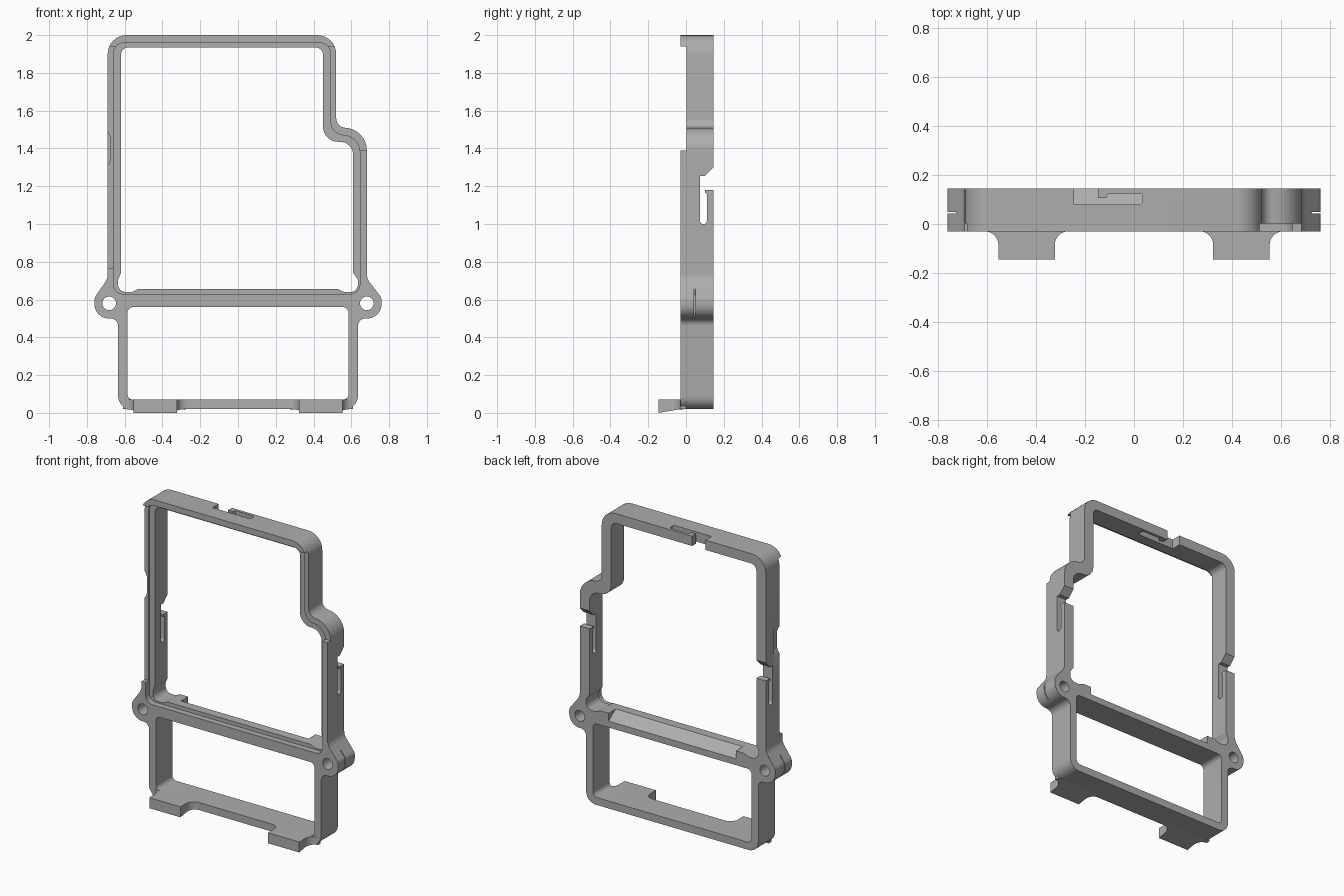
import bpy, bmesh, math
from mathutils import Vector

old = bpy.data.objects.get("Cube")
if old:
    bpy.data.objects.remove(old, do_unlink=True)

grey = bpy.data.materials.new("plain grey")
grey.use_nodes = True
grey.diffuse_color = (0.42, 0.42, 0.42, 1)
grey.node_tree.nodes["Principled BSDF"].inputs["Base Color"].default_value = (0.42, 0.42, 0.42, 1)

FRONT, BACK = -0.03, 0.145


def rounded(corners, steps=8):
    """Outline through (a, b, radius) corners, each rounded by an arc."""
    pts = []
    n = len(corners)
    for i, (a, b, r) in enumerate(corners):
        p = Vector((a, b))
        if r == 0:
            pts.append(p)
            continue
        u = (Vector(corners[i - 1][:2]) - p).normalized()
        v = (Vector(corners[(i + 1) % n][:2]) - p).normalized()
        half = u.angle(v) / 2
        centre = p + (u + v).normalized() * (r / math.sin(half))
        start = p + u * (r / math.tan(half)) - centre
        sweep = math.pi - 2 * half
        turn = 1 if u.x * v.y - u.y * v.x < 0 else -1
        for k in range(steps + 1):
            t = turn * sweep * k / steps
            c, s = math.cos(t), math.sin(t)
            pts.append(centre + Vector((start.x * c - start.y * s, start.x * s + start.y * c)))
    return pts


def prism(name, pts, lo, hi, axis="y"):
    """Extrude an outline along an axis; outline uses the other two in order."""
    place = {"x": lambda p, d: (d, p[0], p[1]),
             "y": lambda p, d: (p[0], d, p[1]),
             "z": lambda p, d: (p[0], p[1], d)}[axis]
    bm = bmesh.new()
    rings = [[bm.verts.new(place(p, d)) for p in pts] for d in (lo, hi)]
    bm.faces.new(rings[0])
    bm.faces.new(rings[1])
    for i in range(len(pts)):
        j = (i + 1) % len(pts)
        bm.faces.new((rings[0][i], rings[0][j], rings[1][j], rings[1][i]))
    bmesh.ops.recalc_face_normals(bm, faces=bm.faces)
    mesh = bpy.data.meshes.new(name)
    bm.to_mesh(mesh)
    bm.free()
    mesh.materials.append(grey)
    ob = bpy.data.objects.new(name, mesh)
    bpy.context.collection.objects.link(ob)
    return ob


def rect(a0, a1, b0, b1, r=0):
    return rounded([(a0, b0, r), (a1, b0, r), (a1, b1, r), (a0, b1, r)])


def mirrored(half):
    return [(-a, b, r) for a, b, r in reversed(half)]


cutters = []


def cut(name, pts, lo, hi, axis="y"):
    ob = prism(name, pts, lo, hi, axis)
    ob.hide_render = True
    cutters.append(ob)


# Frame outline with screw ears
foot = [(0.635, 0.02, 0.07), (0.635, 0.5, 0.04), (0.76, 0.5, 0.075), (0.76, 0.61, 0.05)]
outline = foot + [
    (0.682, 0.71, 0.08), (0.682, 1.51, 0.12), (0.52, 1.51, 0.05), (0.52, 2.0, 0.1),
    (-0.69, 2.0, 0.1), (-0.69, 0.71, 0.08)] + mirrored(foot)
frame = prism("frame", rounded(outline), FRONT, BACK)

# Main opening with relieved lower corners
corner = [(0.53, 0.655, 0), (0.56, 0.64, 0.03), (0.635, 0.64, 0.04), (0.635, 0.705, 0.01)]
main = corner + [
    (0.61, 0.74, 0.01), (0.61, 1.435, 0.07), (0.45, 1.435, 0.08), (0.45, 1.935, 0.04),
    (-0.62, 1.935, 0.04), (-0.62, 0.74, 0.01)] + mirrored(corner)
cut("main_opening_cutter", rounded(main), -0.1, 0.2)
cut("lower_opening_cutter", rect(-0.585, 0.585, 0.07, 0.56, 0.03), -0.1, 0.2)

# Stepped seat around the front of the main opening
seat = [(0.645, 0.63, 0.05), (0.645, 1.47, 0.09), (0.49, 1.47, 0.07), (0.49, 1.96, 0.06),
        (-0.66, 1.96, 0.06), (-0.66, 0.63, 0.05)]
cut("seat_cutter", rounded(seat), -0.1, 0.01)

# Lowered front lips at the sides
cut("left_lip_cutter", rect(0.44, 0.8, 1.39, 1.94), -0.1, 0.002)
cut("right_lip_cutter", rect(-0.8, -0.6, 0.765, 1.94), -0.1, 0.002)

# Side clips: notch and slot behind a springy finger
clip = rounded([(0.16, 1.315, 0), (0.1, 1.255, 0), (0.075, 1.255, 0), (0.075, 1.0, 0.015),
                (0.11, 1.0, 0.015), (0.11, 1.16, 0), (0.1, 1.168, 0), (0.1, 1.18, 0),
                (0.16, 1.18, 0)])
cut("left_clip_cutter", clip, 0.53, 0.8, "x")
cut("right_clip_cutter", clip, -0.8, -0.53, "x")

# Top clip
top_clip = rounded([(-0.245, 0.16, 0), (-0.245, 0.08, 0), (0.035, 0.08, 0.015),
                    (0.035, 0.125, 0.015), (-0.105, 0.125, 0), (-0.115, 0.105, 0),
                    (-0.147, 0.105, 0), (-0.147, 0.16, 0)])
cut("top_clip_cutter", top_clip, 1.8, 2.1, "z")

# Finger scoop on the outer right wall
cut("scoop_cutter", rounded([(-0.71, 1.53, 0), (-0.674, 1.46, 0.03), (-0.674, 1.34, 0.03),
                             (-0.71, 1.27, 0)]), -0.1, 0.06)

# Sloped back edge of the crossbar
cut("crossbar_slope_cutter", [(0.07, 0.67), (0.07, 0.655), (0.16, 0.592), (0.16, 0.67)],
    -0.47, 0.47, "x")

# Screw holes and split lines in the ears
for side, word in ((1, "left"), (-1, "right")):
    hole = [(side * 0.682 + 0.036 * math.cos(math.tau * k / 32),
             0.58 + 0.036 * math.sin(math.tau * k / 32)) for k in range(32)]
    cut(word + "_screw_hole_cutter", hole, -0.1, 0.2)
    cut(word + "_ear_split_cutter",
        rect(*sorted((side * 0.725, side * 0.8)), 0.49, 0.67), 0.043, 0.049)

for c in cutters:
    mod = frame.modifiers.new(c.name, "BOOLEAN")
    mod.operation = "DIFFERENCE"
    mod.solver = "EXACT"
    mod.object = c

bpy.context.view_layer.objects.active = frame
for mod in list(frame.modifiers):
    bpy.ops.object.modifier_apply(modifier=mod.name)
for c in cutters:
    bpy.data.objects.remove(c, do_unlink=True)

# Foot tabs: flared plan, underside sloping down to the tip
parts = [frame]
for side, word in ((1, "left"), (-1, "right")):
    plan = rounded([(side * x, y, r) for x, y, r in (
        (0.61, 0.0, 0), (0.61, -0.03, 0), (0.553, -0.03, 0.055), (0.553, -0.145, 0),
        (0.323, -0.145, 0), (0.323, -0.03, 0.055), (0.265, -0.03, 0), (0.265, 0.0, 0))])
    tab = prism(word + "_foot_tab", plan, 0.02, 0.07, "z")
    for v in tab.data.vertices:
        if v.co.z < 0.03 and v.co.y < FRONT:
            v.co.z -= 0.02 * (FRONT - v.co.y) / 0.115
    parts.append(tab)

bpy.ops.object.select_all(action="DESELECT")
for ob in parts:
    ob.select_set(True)
bpy.ops.object.shade_smooth_by_angle(angle=math.radians(30))
